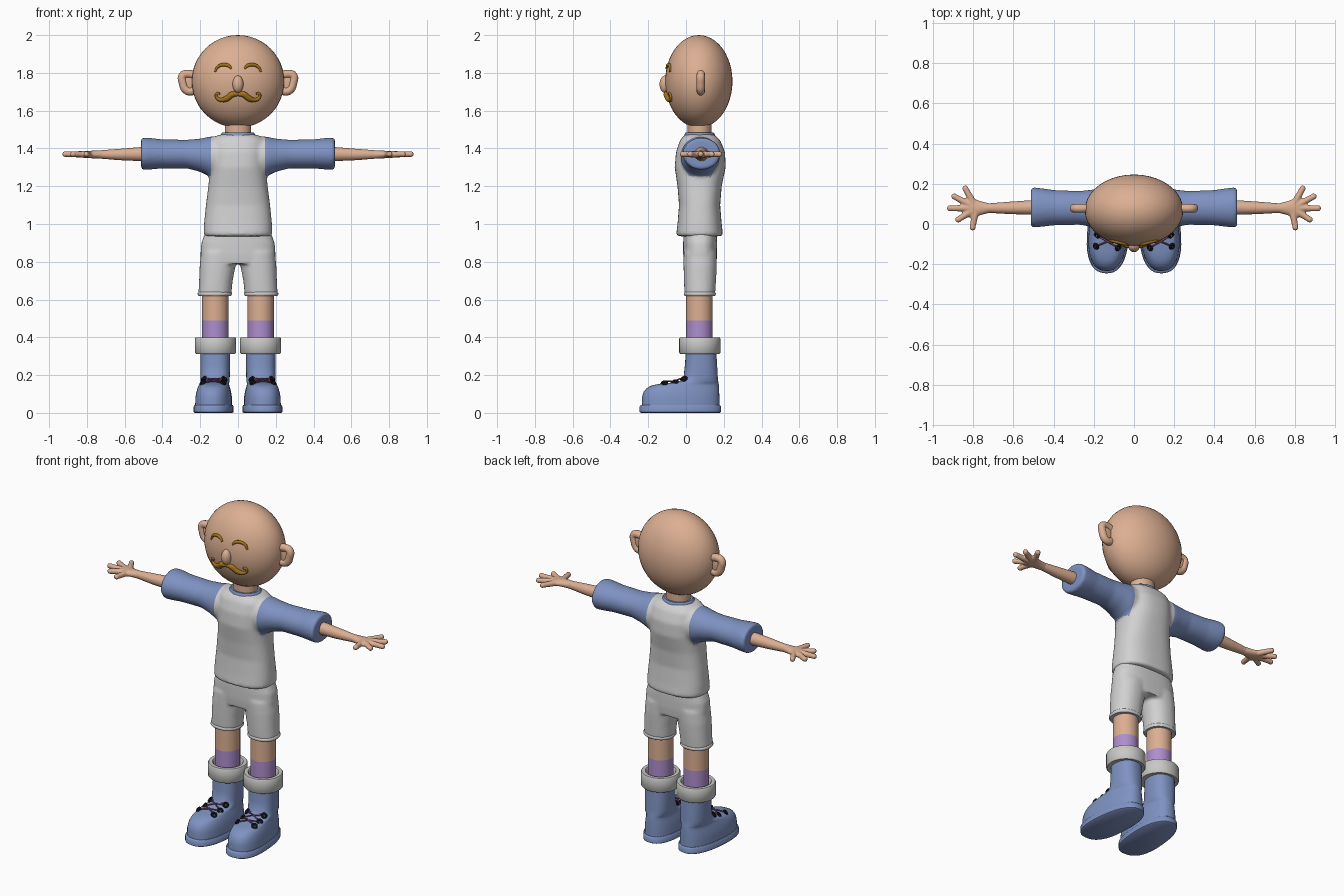
import bpy, bmesh, math
from mathutils import Matrix, Vector

if "Cube" in bpy.data.objects:
    bpy.data.objects.remove(bpy.data.objects["Cube"])


def material(name, *rgb):
    m = bpy.data.materials.new(name)
    m.use_nodes = True
    m.diffuse_color = (*rgb, 1)
    m.node_tree.nodes["Principled BSDF"].inputs["Base Color"].default_value = (*rgb, 1)
    return m


SKIN = material("skin", 0.72, 0.43, 0.29)
BLUE = material("blue", 0.21, 0.29, 0.54)
WHITE = material("pale_grey", 0.64, 0.64, 0.65)
CUFF = material("cuff_grey", 0.58, 0.58, 0.57)
PURPLE = material("purple", 0.42, 0.27, 0.61)
HAIR = material("mustard_hair", 0.36, 0.17, 0.01)
BLACK = material("black", 0.006, 0.006, 0.008)
LACE = material("lace_plum", 0.2, 0.07, 0.18)


def loft(bm, rings, axis="Z", n=2.0, taper=0.0, seg=40):
    """Skin superellipse rings (position, centre a, centre b, radius a, radius b)."""
    loops = []
    for t, a, b, ra, rb in rings:
        loop = []
        for k in range(seg):
            ang = math.tau * k / seg
            c, s = math.cos(ang), math.sin(ang)
            u = a + ra * math.copysign(abs(c) ** (2 / n), c) * (1 - taper * s)
            v = b + rb * math.copysign(abs(s) ** (2 / n), s)
            loop.append(bm.verts.new((u, v, t) if axis == "Z" else (t, u, v)))
        loops.append(loop)
    for lo, hi in zip(loops, loops[1:]):
        for k in range(seg):
            j = (k + 1) % seg
            bm.faces.new((lo[k], lo[j], hi[j], hi[k]))
    bm.faces.new(loops[0])
    bm.faces.new(loops[-1])


def ball(bm, centre, radii, turn=Matrix()):
    bmesh.ops.create_uvsphere(bm, u_segments=40, v_segments=24, radius=1,
                              matrix=Matrix.Translation(centre) @ turn @ Matrix.Diagonal((*radii, 1)))


def smooth(ob, angle=50):
    bpy.ops.object.select_all(action="DESELECT")
    ob.select_set(True)
    bpy.context.view_layer.objects.active = ob
    bpy.ops.object.shade_smooth_by_angle(angle=math.radians(angle))


def finish(name, bm, mat, mirror=False, voxel=0, relax=4):
    """Turn a bmesh into an object; a voxel size fuses its pieces into one skin."""
    bmesh.ops.recalc_face_normals(bm, faces=bm.faces)
    me = bpy.data.meshes.new(name)
    bm.to_mesh(me)
    bm.free()
    ob = bpy.data.objects.new(name, me)
    bpy.context.collection.objects.link(ob)
    if voxel:
        r = ob.modifiers.new("fuse", "REMESH")
        r.mode, r.voxel_size = "VOXEL", voxel
        r = ob.modifiers.new("relax", "SMOOTH")
        r.factor, r.iterations = 0.5, relax
        deps = bpy.context.evaluated_depsgraph_get()
        baked = bpy.data.meshes.new_from_object(ob.evaluated_get(deps))
        ob.modifiers.clear()
        ob.data = baked
    ob.data.materials.clear()
    ob.data.materials.append(mat)
    smooth(ob)
    if mirror:
        ob.modifiers.new("mirror", "MIRROR").use_mirror_merge = False
    return ob


def tube(name, points, radii, mat, resolution=4):
    """Smooth tapered tube through points."""
    cu = bpy.data.curves.new(name, "CURVE")
    cu.dimensions, cu.bevel_depth, cu.bevel_resolution = "3D", 1, resolution
    cu.use_fill_caps, cu.resolution_u = True, 6
    sp = cu.splines.new("BEZIER")
    sp.bezier_points.add(len(points) - 1)
    for p, co, r in zip(sp.bezier_points, points, radii):
        p.co, p.radius = co, r
        p.handle_left_type = p.handle_right_type = "AUTO"
    cu.materials.append(mat)
    ob = bpy.data.objects.new(name, cu)
    bpy.context.collection.objects.link(ob)


# Head, nose and neck
HEAD, SIZE = Vector((0, 0.068, 1.755)), Vector((0.245, 0.178, 0.245))
bm = bmesh.new()
ball(bm, HEAD, SIZE)
finish("head", bm, SKIN)
bm = bmesh.new()
ball(bm, (0, -0.11, 1.74), (0.029, 0.03, 0.046))
finish("nose", bm, SKIN)
bm = bmesh.new()
loft(bm, [(1.45, 0, 0.072, 0.07, 0.063), (1.58, 0, 0.072, 0.07, 0.063)])
finish("neck", bm, SKIN)

# Ears: thin centre with a rolled rim
bm = bmesh.new()
ball(bm, (0.262, 0.078, 1.748), (0.045, 0.014, 0.055))
finish("ear_centre", bm, SKIN, mirror=True)
RIM = [(0.225, 1.785), (0.262, 1.794), (0.293, 1.785), (0.291, 1.745), (0.275, 1.71), (0.25, 1.702), (0.22, 1.715)]


def on_face(x, z):
    d = 1 - (x / SIZE.x) ** 2 - ((z - HEAD.z) / SIZE.z) ** 2
    return HEAD.y - SIZE.y * math.sqrt(d) - 0.002


# Eyebrows and moustache follow the face
BROW = [(0.034, 1.822), (0.05, 1.838), (0.08, 1.843), (0.107, 1.832), (0.122, 1.806)]
MOUSTACHE = [(0, 1.687), (0.03, 1.686), (0.06, 1.664), (0.09, 1.657), (0.113, 1.67), (0.112, 1.69), (0.097, 1.69)]
for side, s in (("left", 1), ("right", -1)):
    tube(side + "_ear_rim", [(s * x, 0.078, z) for x, z in RIM], [0.022] * len(RIM), SKIN)
    tube(side + "_eyebrow", [(s * x, on_face(x, z), z) for x, z in BROW],
         [0.005, 0.009, 0.009, 0.008, 0.005], HAIR)
    tube(side + "_moustache", [(s * x, on_face(x, z), z) for x, z in MOUSTACHE],
         [0.01, 0.016, 0.016, 0.011, 0.008, 0.007, 0.006], HAIR)

# Shirt: body and raglan sleeves fused, sleeves coloured past a clean seam
bm = bmesh.new()
loft(bm, [(0.935, 0, 0.072, 0.175, 0.118), (0.95, 0, 0.072, 0.182, 0.123), (1.0, 0, 0.072, 0.18, 0.117),
          (1.1, 0, 0.072, 0.17, 0.109), (1.2, 0, 0.072, 0.157, 0.117), (1.3, 0, 0.075, 0.148, 0.135),
          (1.38, 0, 0.077, 0.15, 0.13), (1.44, 0, 0.075, 0.145, 0.108), (1.465, 0, 0.073, 0.12, 0.088),
          (1.475, 0, 0.072, 0.085, 0.07)], n=2.5)
SLEEVE = [(0.04, 0.075, 1.357, 0.1, 0.103), (0.15, 0.075, 1.357, 0.104, 0.106), (0.2, 0.078, 1.364, 0.094, 0.088),
          (0.27, 0.08, 1.37, 0.084, 0.076), (0.4, 0.081, 1.371, 0.088, 0.077), (0.46, 0.082, 1.372, 0.096, 0.083),
          (0.5, 0.082, 1.372, 0.1, 0.085), (0.513, 0.082, 1.372, 0.093, 0.079)]
for s in (1, -1):
    loft(bm, [(s * t, *rest) for t, *rest in SLEEVE], axis="X")
shirt = finish("shirt", bm, WHITE, voxel=0.01, relax=5)
shirt.data.materials.append(BLUE)
bm = bmesh.new()
bm.from_mesh(shirt.data)
SEAM = 0.143
for s in (1, -1):
    bmesh.ops.bisect_plane(bm, geom=bm.verts[:] + bm.edges[:] + bm.faces[:],
                           plane_co=(s * SEAM, 0, 0), plane_no=(1, 0, 0))
for f in bm.faces:
    c = f.calc_center_median()
    f.material_index = int(abs(c.x) > SEAM and c.z > 1.25)
bm.to_mesh(shirt.data)
bm.free()
smooth(shirt)

# Collar
bm = bmesh.new()
loft(bm, [(1.45, 0, 0.072, 0.1, 0.085), (1.474, 0, 0.072, 0.092, 0.08), (1.484, 0, 0.072, 0.083, 0.074),
          (1.482, 0, 0.072, 0.06, 0.055)])
finish("collar", bm, BLUE)

# Arms and hands, fingers fanned from the palm
bm = bmesh.new()
loft(bm, [(0.45, 0.082, 1.37, 0.038, 0.04), (0.52, 0.082, 1.37, 0.036, 0.037), (0.62, 0.08, 1.368, 0.031, 0.031),
          (0.72, 0.079, 1.368, 0.024, 0.023), (0.76, 0.079, 1.368, 0.034, 0.021), (0.8, 0.079, 1.368, 0.048, 0.019),
          (0.825, 0.079, 1.368, 0.046, 0.017), (0.84, 0.079, 1.368, 0.03, 0.012)], axis="X", seg=24)
for x, y in ((0.805, -0.03), (0.885, 0.015), (0.928, 0.078), (0.905, 0.143), (0.845, 0.188)):
    base, tip = Vector((0.785, 0.079, 1.368)), Vector((x, y, 1.37))
    way = (tip - base).normalized()
    tip -= way * 0.013
    turn = Vector((0, 0, 1)).rotation_difference(way).to_matrix().to_4x4()
    bmesh.ops.create_cone(bm, cap_ends=True, segments=16, radius1=0.019, radius2=0.0145,
                          depth=(tip - base).length, matrix=Matrix.Translation((base + tip) / 2) @ turn)
    ball(bm, tip, (0.0155, 0.0155, 0.0155))
finish("arm_and_hand", bm, SKIN, mirror=True, voxel=0.005, relax=4)

# Shorts: hips and two legs fused, with rolled hems
bm = bmesh.new()
loft(bm, [(0.79, 0, 0.075, 0.19, 0.086), (0.84, 0, 0.075, 0.199, 0.09), (0.9, 0, 0.075, 0.194, 0.09),
          (0.96, 0, 0.075, 0.172, 0.088)], n=2.6)
for s in (1, -1):
    loft(bm, [(0.625, s * 0.123, 0.073, 0.087, 0.081), (0.7, s * 0.117, 0.074, 0.089, 0.085),
              (0.78, s * 0.108, 0.075, 0.095, 0.088), (0.85, s * 0.095, 0.075, 0.1, 0.088)], n=2.2)
finish("shorts", bm, WHITE, voxel=0.01, relax=4)
bm = bmesh.new()
loft(bm, [(0.62, 0.123, 0.073, 0.074, 0.07), (0.62, 0.123, 0.073, 0.086, 0.08), (0.627, 0.123, 0.073, 0.091, 0.085),
          (0.636, 0.123, 0.073, 0.09, 0.084), (0.642, 0.123, 0.073, 0.084, 0.078)], n=2.2)
finish("shorts_hem", bm, WHITE, mirror=True)

# Legs and socks
for name, mat, low, high in (("leg", SKIN, 0.49, 0.7), ("sock", PURPLE, 0.3, 0.49)):
    bm = bmesh.new()
    loft(bm, [(z, 0.12, 0.071, 0.07, 0.07) for z in (low, high)])
    finish(name, bm, mat, mirror=True)

# Boot cuffs: thick open rings
bm = bmesh.new()
loft(bm, [(z, 0.119, 0.073, r, r) for z, r in ((0.315, 0.07), (0.313, 0.104), (0.319, 0.109), (0.393, 0.109),
                                              (0.399, 0.105), (0.399, 0.085), (0.393, 0.08), (0.34, 0.079))])
finish("boot_cuff", bm, CUFF, mirror=True)

# Boots, slightly splayed: (height, toe y, heel y, half width)
SPLAY = Matrix.Translation((0.12, 0.08, 0)) @ Matrix.Rotation(math.radians(4), 4, "Z") @ Matrix.Translation((0, -0.08, 0))
UPPER = [(0.03, -0.234, 0.178, 0.096), (0.08, -0.234, 0.177, 0.095), (0.11, -0.226, 0.176, 0.09),
         (0.132, -0.208, 0.175, 0.084), (0.146, -0.18, 0.174, 0.079), (0.154, -0.14, 0.173, 0.077),
         (0.16, -0.08, 0.172, 0.076), (0.17, -0.03, 0.17, 0.076), (0.195, -0.012, 0.168, 0.077),
         (0.25, -0.006, 0.165, 0.077), (0.33, 0.0, 0.16, 0.077)]
SOLE = [(0, -0.238, 0.178, 0.098), (0.005, -0.246, 0.186, 0.104), (0.034, -0.246, 0.186, 0.104),
        (0.041, -0.24, 0.18, 0.099)]
for name, rows in (("boot", UPPER), ("boot_sole", SOLE)):
    bm = bmesh.new()
    loft(bm, [(z, 0, (toe + heel) / 2, w, (heel - toe) / 2) for z, toe, heel, w in rows], n=2.4, taper=0.07)
    bm.transform(SPLAY)
    finish(name, bm, BLUE, mirror=True)

# Eyelets and crossed laces
ROWS = [(-0.115, 0.158), (-0.06, 0.162), (-0.012, 0.18)]
for side, s in (("left", 1), ("right", -1)):
    flip = Matrix.Diagonal((s, 1, 1, 1)) @ SPLAY
    for i, (y, z) in enumerate(ROWS):
        for e in (1, -1):
            bpy.ops.mesh.primitive_torus_add(major_radius=0.012, minor_radius=0.006, major_segments=16,
                                             minor_segments=8, location=flip @ Vector((e * 0.055, y, z)),
                                             rotation=(0.5, s * e * 0.7, 0))
            ring = bpy.context.object
            ring.name = side + "_eyelet"
            ring.data.materials.append(BLACK)
            smooth(ring)
            y2, z2 = ROWS[min(i + 1, 2)]
            path = [(e * 0.055, y, z), (0, (y + y2) / 2, (z + z2) / 2 + 0.008), (-e * 0.055, y2, z2)]
            tube(side + "_lace", [flip @ Vector(p) for p in path], [0.004] * 3, LACE, 2)
